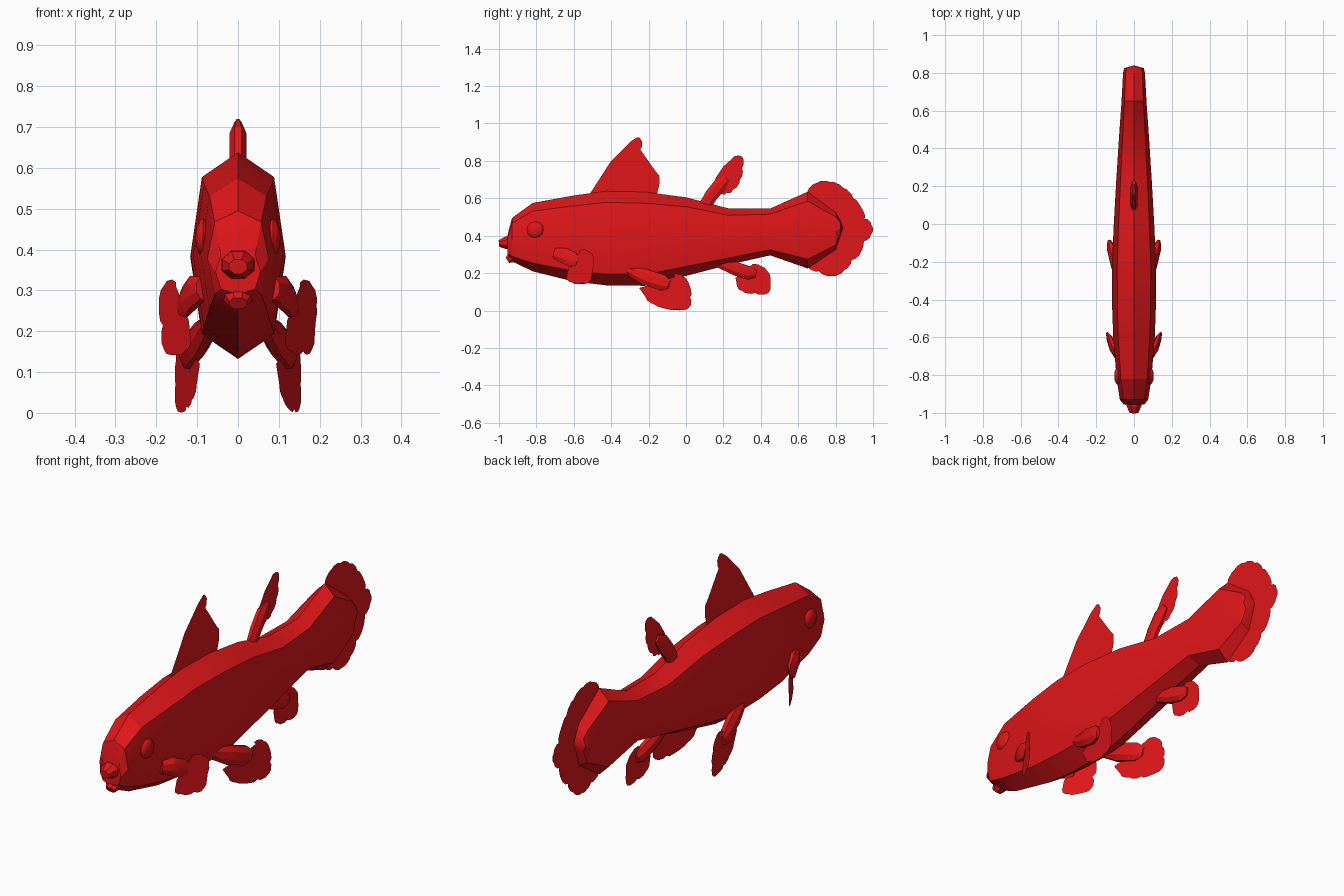
import bpy, bmesh, math
from mathutils import Vector

red = bpy.data.materials.new("red")
red.diffuse_color = (0.75, 0.008, 0.01, 1)


def finish(name, bm, angle=22):
    bmesh.ops.recalc_face_normals(bm, faces=bm.faces)
    me = bpy.data.meshes.new(name)
    bm.to_mesh(me)
    bm.free()
    me.materials.append(red)
    ob = bpy.data.objects.new(name, me)
    bpy.context.collection.objects.link(ob)
    bpy.ops.object.select_all(action='DESELECT')
    ob.select_set(True)
    bpy.context.view_layer.objects.active = ob
    bpy.ops.object.shade_smooth_by_angle(angle=math.radians(angle))
    return ob


def loft(name, rings, tip=None, angle=22):
    """Skin a list of rings, capping the start and closing the end (to a tip if given)."""
    bm = bmesh.new()
    vs = [[bm.verts.new(p) for p in r] for r in rings]
    n = len(vs[0])
    for a, b in zip(vs, vs[1:]):
        for i in range(n):
            j = (i + 1) % n
            bm.faces.new((a[i], a[j], b[j], b[i]))
    bm.faces.new(vs[0])
    if tip:
        t = bm.verts.new(tip)
        for i in range(n):
            bm.faces.new((vs[-1][i], vs[-1][(i + 1) % n], t))
    else:
        bm.faces.new(vs[-1])
    return finish(name, bm, angle)


def lobe(name, pts, sides=8):
    """Faceted tube through (x, y, z, side radius, upright radius) points."""
    rings = []
    cs = [Vector(p[:3]) for p in pts]
    for k, p in enumerate(pts):
        d = (cs[min(k + 1, len(cs) - 1)] - cs[max(k - 1, 0)]).normalized()
        side = Vector((1, 0, 0))
        side = (side - d * side.dot(d)).normalized()
        up = d.cross(side)
        ring = []
        for i in range(sides):
            a = math.tau * (i + 0.5) / sides
            ring.append(cs[k] + side * math.cos(a) * p[3] + up * math.sin(a) * p[4])
        rings.append(ring)
    return loft(name, rings)


def fin(name, root, edge, x_of=lambda y: 0.0, bulge=0.009):
    """Thin sheet in (y, z): plain root points, then a scalloped free edge."""
    pts = list(root)
    cy = sum(p[0] for p in root + edge) / len(root + edge)
    cz = sum(p[1] for p in root + edge) / len(root + edge)
    for a, b in zip(edge, edge[1:]):
        pts.append(a)
        a, b = Vector(a), Vector(b)
        nrm = Vector((b.y - a.y, a.x - b.x)).normalized()
        if nrm.dot((a + b) / 2 - Vector((cy, cz))) < 0:
            nrm = -nrm
        for t in (0.25, 0.7):
            pts.append(tuple(a.lerp(b, t) + nrm * bulge))
    pts.append(edge[-1])
    bm = bmesh.new()
    bm.faces.new([bm.verts.new((x_of(y), y, z)) for y, z in pts])
    bmesh.ops.triangulate(bm, faces=bm.faces[:])
    return finish(name, bm)


# Body: stations of (y, top, bottom, half width), eight-sided section
stations = [(-0.955, 0.40, 0.29, 0.055), (-0.93, 0.495, 0.262, 0.075),
            (-0.82, 0.575, 0.21, 0.092), (-0.60, 0.615, 0.155, 0.110),
            (-0.43, 0.638, 0.135, 0.116), (-0.22, 0.634, 0.132, 0.117),
            (0.0, 0.605, 0.185, 0.107), (0.23, 0.545, 0.245, 0.094),
            (0.45, 0.545, 0.295, 0.080), (0.65, 0.635, 0.225, 0.066),
            (0.80, 0.525, 0.325, 0.058), (0.825, 0.48, 0.40, 0.052)]
rings = []
for y, t, b, w in stations:
    h = t - b
    half = [(0.76 * w, t - 0.12 * h), (w, t - 0.5 * h), (0.76 * w, b + 0.12 * h)]
    rings.append([(0, y, t)] + [(x, y, z) for x, z in half] + [(0, y, b)]
                 + [(-x, y, z) for x, z in reversed(half)])
loft("body", rings, tip=(0, 0.84, 0.44))

# Mouth
lobe("upper_lip", [(0, -0.90, 0.365, 0.052, 0.040), (0, -0.965, 0.362, 0.042, 0.036),
                   (0, -1.0, 0.358, 0.024, 0.019)])
lobe("lower_jaw", [(0, -0.88, 0.315, 0.050, 0.040), (0, -0.930, 0.285, 0.038, 0.032),
                   (0, -0.955, 0.268, 0.024, 0.018)])

# Middle fins
fin("front_dorsal_fin", [(-0.16, 0.60), (-0.49, 0.60), (-0.51, 0.63), (-0.40, 0.80), (-0.30, 0.90)],
    [(-0.27, 0.918), (-0.242, 0.915), (-0.245, 0.86), (-0.225, 0.78), (-0.155, 0.735),
     (-0.148, 0.685), (-0.165, 0.625)])
lobe("rear_dorsal_lobe", [(0, 0.09, 0.54, 0.016, 0.036), (0, 0.135, 0.615, 0.022, 0.038),
                          (0, 0.185, 0.675, 0.022, 0.040), (0, 0.22, 0.705, 0.010, 0.020)])
fin("rear_dorsal_fin", [(0.21, 0.62), (0.13, 0.63), (0.16, 0.71), (0.20, 0.77)],
    [(0.25, 0.815), (0.30, 0.822), (0.298, 0.76), (0.288, 0.70), (0.25, 0.645), (0.215, 0.63)])
lobe("anal_lobe", [(0, 0.16, 0.27, 0.022, 0.035), (0, 0.27, 0.222, 0.026, 0.040),
                   (0, 0.34, 0.200, 0.024, 0.038), (0, 0.375, 0.195, 0.012, 0.020)])
fin("anal_fin", [(0.36, 0.245), (0.30, 0.20), (0.265, 0.175)],
    [(0.275, 0.14), (0.30, 0.105), (0.37, 0.095), (0.44, 0.093), (0.445, 0.16),
     (0.435, 0.21), (0.36, 0.25)])
fin("tail_fin", [(0.66, 0.24), (0.66, 0.61)],
    [(0.65, 0.635), (0.70, 0.682), (0.77, 0.686), (0.84, 0.655), (0.895, 0.60), (0.935, 0.54),
     (0.955, 0.49), (0.992, 0.455), (0.988, 0.405), (0.945, 0.37), (0.93, 0.31),
     (0.885, 0.27), (0.845, 0.215), (0.78, 0.185), (0.71, 0.21), (0.65, 0.235)])

# Paired parts, one per side
for s, side in ((1, "right"), (-1, "left")):
    bm = bmesh.new()
    bmesh.ops.create_uvsphere(bm, u_segments=12, v_segments=6, radius=0.046)
    for v in bm.verts:
        x, y, z = v.co
        v.co = (s * (0.086 + 0.40 * z), -0.805 + x, 0.43 + y)
    finish("eye_" + side, bm, 40)

    lobe("pectoral_lobe_" + side,
         [(s * 0.085, -0.70, 0.305, 0.020, 0.030), (s * 0.110, -0.655, 0.295, 0.022, 0.045),
          (s * 0.130, -0.605, 0.272, 0.016, 0.044), (s * 0.142, -0.580, 0.262, 0.007, 0.026)])
    fin("pectoral_fin_" + side, [(-0.57, 0.31), (-0.60, 0.27), (-0.63, 0.225)],
        [(-0.638, 0.18), (-0.61, 0.152), (-0.555, 0.15), (-0.515, 0.155), (-0.51, 0.215),
         (-0.495, 0.265), (-0.515, 0.312), (-0.57, 0.32)],
        lambda y: s * (0.115 + 0.53 * (y + 0.64)))

    lobe("pelvic_lobe_" + side,
         [(s * 0.070, -0.31, 0.215, 0.024, 0.026), (s * 0.095, -0.22, 0.180, 0.028, 0.046),
          (s * 0.122, -0.125, 0.148, 0.024, 0.046), (s * 0.132, -0.09, 0.138, 0.010, 0.025)])
    fin("pelvic_fin_" + side, [(-0.06, 0.18), (-0.15, 0.15), (-0.25, 0.12)],
        [(-0.215, 0.07), (-0.165, 0.035), (-0.10, 0.015), (-0.05, 0.009), (0.015, 0.014),
         (0.022, 0.07), (0.015, 0.13), (-0.015, 0.18), (-0.07, 0.192)],
        lambda y: s * (0.155 - 0.22 * (0.03 - y)))
